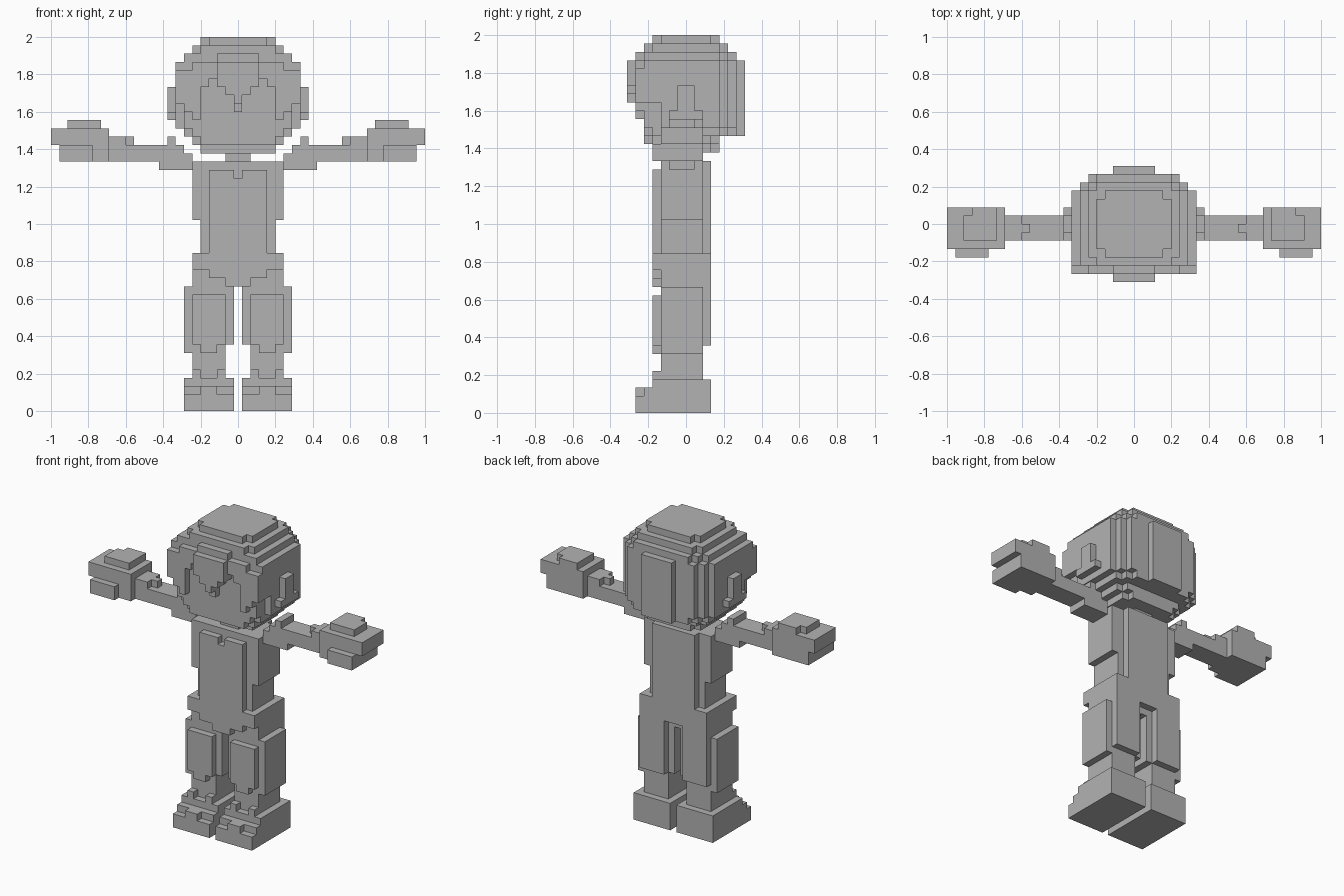
import bpy, bmesh, math

if "Cube" in bpy.data.objects:
    bpy.data.objects.remove(bpy.data.objects["Cube"])

U = 2 / 45  # edge of one cube
grey = bpy.data.materials.new("plain grey")
grey.diffuse_color = (0.45, 0.45, 0.45, 1)
grey.use_nodes = True
grey.node_tree.nodes["Principled BSDF"].inputs["Base Color"].default_value = grey.diffuse_color

filled = {}   # cell -> part name


def cell_range(a, b):
    return range(math.floor(a + 0.5), math.floor(b + 0.5))


def fill(part, x0, x1, y0, y1, z0, z1):
    for i in cell_range(x0 + 0.5, x1 + 0.5):
        for j in cell_range(y0, y1):
            for k in cell_range(z0, z1):
                filled.setdefault((i, j, k), part)


def mid(part, half, y0, y1, z0, z1):
    """Block centred on x = 0."""
    fill(part, -half, half, y0, y1, z0, z1)


def pair(part, x0, x1, y0, y1, z0, z1):
    """Block mirrored to the left and right."""
    fill("right_" + part, x0, x1, y0, y1, z0, z1)
    fill("left_" + part, -x1, -x0, y0, y1, z0, z1)


def both(part, x0, x1, y0, y1, z0, z1):
    """Mirrored block kept in a single part."""
    fill(part, x0, x1, y0, y1, z0, z1)
    fill(part, -x1, -x0, y0, y1, z0, z1)


# head: stepped crown
mid("head", 4.5, -3, 3, 44, 45)
mid("head", 3.5, -4, 4, 44, 45)
mid("head", 5.5, -4, 4, 43, 44)
mid("head", 4.5, -5, 5, 43, 44)
mid("head", 6.5, -5, 4, 42, 43)
mid("head", 5.5, -5, 5, 42, 43)
mid("head", 4.5, -5, 6, 42, 43)
# head: main mass, rounded at the back
mid("head", 7.5, -5, 4, 37, 42)
mid("head", 7.5, -3, 4, 34, 37)
mid("head", 6.5, -5, 5, 34, 42)
mid("head", 5.5, -5, 6, 34, 42)
# head: stepped jaw
mid("head", 6.5, -4, 4, 33, 34)
mid("head", 5.5, -5, 5, 33, 34)
mid("head", 4.5, -5, 6, 33, 34)
mid("head", 5.5, -4, 3, 32, 33)
mid("head", 4.5, -5, 4, 32, 33)
mid("head", 4.5, -3, 3, 31, 32)
mid("head", 3.5, -3, 4, 31, 32)

# hair: front layer whose lower edge steps over the face
mid("hair", 2.5, -6, -5, 42, 43)
mid("hair", 5.5, -6, -5, 41, 42)
mid("hair", 0.5, -6, -5, 36, 41)
for n, bottom in enumerate((38, 39, 40, 39, 35, 36, 37)):
    both("hair", n + 0.5, n + 1.5, -6, -5, bottom, 41)
# hair: raised fringe and back panel
for half, bottom in ((0.5, 37), (1.5, 38), (2.5, 39)):
    mid("hair", half, -7, -6, bottom, 42)
mid("hair", 2.5, 6, 7, 33, 42)

# ears
pair("ear", 7.5, 8.5, -1, 1, 35, 39)
pair("ear", 7.5, 8.5, -2, 2, 35, 36)

# neck
mid("neck", 1.5, -2, 2, 30, 31)

# torso: chest, waist and hips
mid("torso", 5.5, -3, 2, 23, 30)
mid("torso", 4.5, -3, 2, 19, 23)
mid("torso", 5.5, -3, 2, 15, 19)
# torso: front panel with neck notch and pointed lower edge
both("torso", 0.5, 3.5, -4, -3, 28, 29)
mid("torso", 3.5, -4, -3, 16, 28)
mid("torso", 5.5, -4, -3, 17, 19)
mid("torso", 1.5, -4, -3, 15, 16)
# torso: back panel
mid("torso", 3.5, 2, 3, 16, 30)
mid("torso", 5.5, 2, 3, 17, 19)

# arms
pair("arm", 5.5, 9.5, -2, 1, 29, 30)
pair("arm", 5.5, 15.5, -2, 1, 30, 31)
pair("arm", 6.5, 15.5, -2, 1, 31, 32)
pair("arm", 7.5, 8.5, -2, 1, 32, 33)
pair("arm", 13.5, 15.5, -2, 1, 32, 33)
pair("arm", 12.5, 13.5, -1, 0, 32, 33)

# hands with thumbs
pair("hand", 15.5, 21.5, -3, 2, 30, 32)
pair("hand", 15.5, 22.5, -3, 2, 32, 34)
pair("hand", 16.5, 19.5, -2, 2, 34, 35)
pair("hand", 19.5, 20.5, -2, 1, 34, 35)
pair("hand", 17.5, 21.5, -4, -3, 30, 32)

# legs: thighs with front and back plates, then shins
pair("leg", 0.5, 6.5, -3, 2, 8, 15)
pair("leg", 1.5, 6.5, -3, 2, 7, 8)
pair("leg", 1.5, 5.5, -4, -3, 8, 14)
pair("leg", 2.5, 4.5, -4, -3, 7, 8)
pair("leg", 1.5, 5.5, 2, 3, 8, 17)
pair("leg", 1.5, 5.5, -3, 2, 4, 7)

# feet: heel block, cuff corners and toes
pair("foot", 0.5, 6.5, -4, 3, 0, 4)
pair("foot", 1.5, 2.5, -4, -3, 4, 5)
pair("foot", 4.5, 5.5, -4, -3, 4, 5)
pair("foot", 0.5, 6.5, -5, -4, 0, 3)
pair("foot", 0.5, 6.5, -6, -5, 0, 2)
pair("foot", 2.5, 4.5, -6, -5, 2, 3)

# one mesh per part, keeping only the exposed cube faces
for part in dict.fromkeys(filled.values()):
    bm = bmesh.new()
    for cell, owner in filled.items():
        if owner != part:
            continue
        for axis in range(3):
            for side in (0, 1):
                near = list(cell)
                near[axis] += 2 * side - 1
                if tuple(near) in filled:
                    continue
                b, c = (axis + 1) % 3, (axis + 2) % 3
                ring = [(0, 0), (1, 0), (1, 1), (0, 1)]
                verts = []
                for s, t in (ring if side else ring[::-1]):
                    p = list(cell)
                    p[axis] += side
                    p[b] += s
                    p[c] += t
                    verts.append(bm.verts.new(((p[0] - 0.5) * U, p[1] * U, p[2] * U)))
                bm.faces.new(verts)
    bmesh.ops.remove_doubles(bm, verts=bm.verts, dist=U * 0.01)
    bmesh.ops.dissolve_limit(bm, angle_limit=0.01, verts=bm.verts, edges=bm.edges)
    mesh = bpy.data.meshes.new(part)
    bm.to_mesh(mesh)
    bm.free()
    mesh.materials.append(grey)
    bpy.context.collection.objects.link(bpy.data.objects.new(part, mesh))
